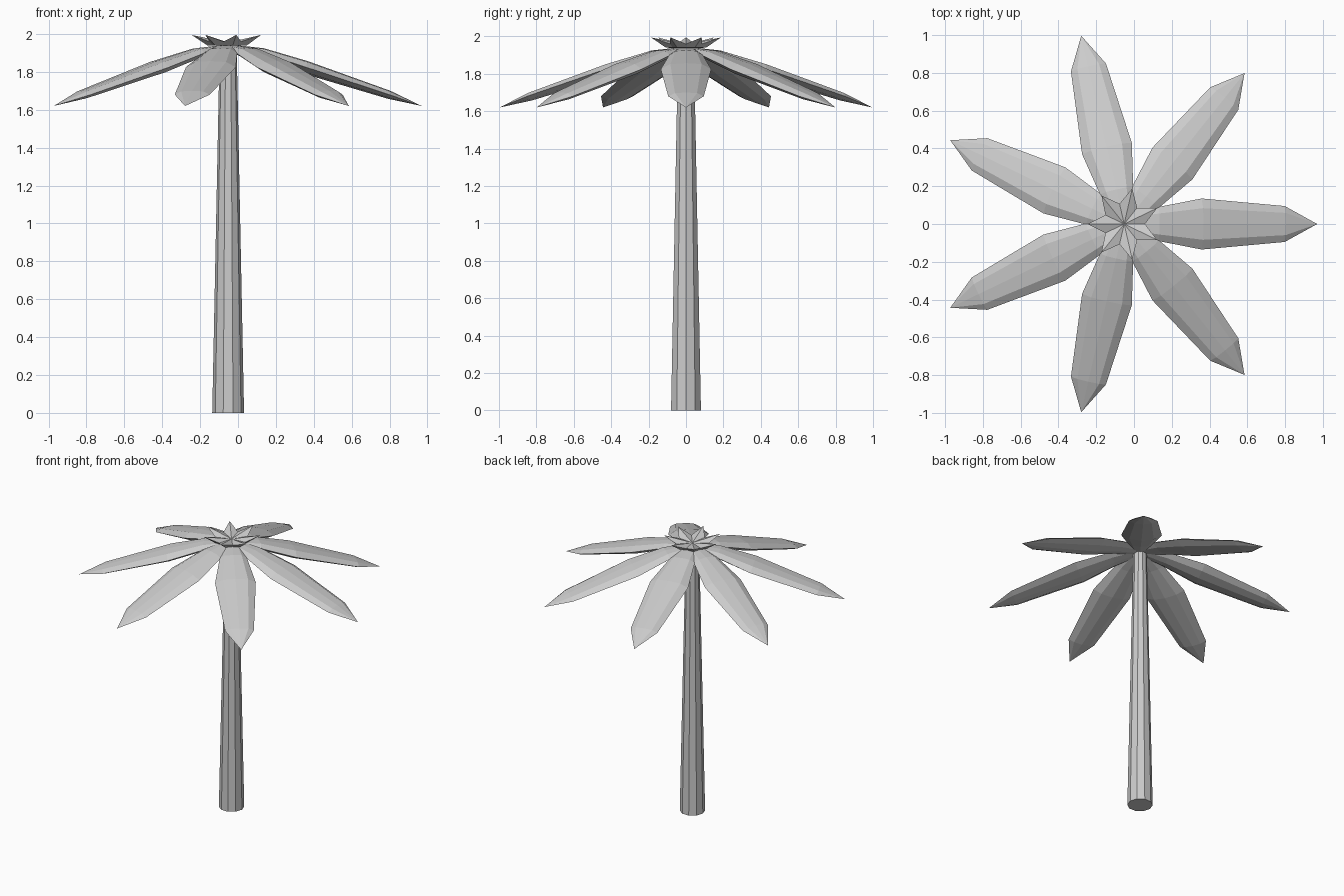
import bpy, bmesh, math
from mathutils import Matrix

if "Cube" in bpy.data.objects:
    bpy.data.objects.remove(bpy.data.objects["Cube"])

CX, N = -0.052, 7   # trunk axis x, number of fronds


def finish(bm, name):
    bmesh.ops.recalc_face_normals(bm, faces=bm.faces[:])
    me = bpy.data.meshes.new(name)
    bm.to_mesh(me)
    bm.free()
    ob = bpy.data.objects.new(name, me)
    ob.location.x = CX
    bpy.context.collection.objects.link(ob)
    return ob


# trunk: tapered ten-sided column
bm = bmesh.new()
bmesh.ops.create_cone(bm, cap_ends=True, segments=10, radius1=0.084, radius2=0.045,
                      depth=1.93, matrix=Matrix.Translation((0, 0, 0.965))
                      @ Matrix.Rotation(math.pi / 2, 4, 'Z'))
finish(bm, "trunk")

# fronds: faceted lens sections (radius, height, half width, half thickness) and a pointed tip
SECTIONS = [(0.0, 1.935, 0.045, 0.01), (0.18, 1.9, 0.09, 0.025),
            (0.41, 1.825, 0.135, 0.032), (0.85, 1.68, 0.095, 0.02)]
LENS = [(1, 0), (0.62, 0.85), (0, 1), (-0.62, 0.85),
        (-1, 0), (-0.6, -0.8), (0, -1.1), (0.6, -0.8)]


def frond(name, angle):
    bm = bmesh.new()
    rings = [[bm.verts.new((r + 0.3 * t * v, w * u, z + t * v)) for u, v in LENS]
             for r, z, w, t in SECTIONS]
    n = len(LENS)
    for a, b in zip(rings, rings[1:]):
        for i in range(n):
            bm.faces.new((a[i], a[(i + 1) % n], b[(i + 1) % n], b[i]))
    bm.faces.new(rings[0])
    tip = bm.verts.new((1.022, 0, 1.62))
    for i in range(n):
        bm.faces.new((rings[-1][i], rings[-1][(i + 1) % n], tip))
    ob = finish(bm, name)
    ob.rotation_euler.z = angle


for k in range(N):
    frond(f"frond_{k + 1}", k * math.tau / N)

# crown: star of upturned points between the fronds
bm = bmesh.new()
top = bm.verts.new((0, 0, 1.955))
bottom = bm.verts.new((0, 0, 1.935))
star, under = [], []
for k in range(2 * N):
    a = k * math.pi / N
    r, z, ru = (0.193, 1.995, 0.11) if k % 2 else (0.11, 1.96, 0.09)
    star.append(bm.verts.new((r * math.cos(a), r * math.sin(a), z)))
    under.append(bm.verts.new((ru * math.cos(a), ru * math.sin(a), 1.94)))
for k in range(2 * N):
    j = (k + 1) % (2 * N)
    bm.faces.new((top, star[k], star[j]))
    bm.faces.new((star[k], under[k], under[j], star[j]))
    bm.faces.new((bottom, under[j], under[k]))
finish(bm, "crown")
